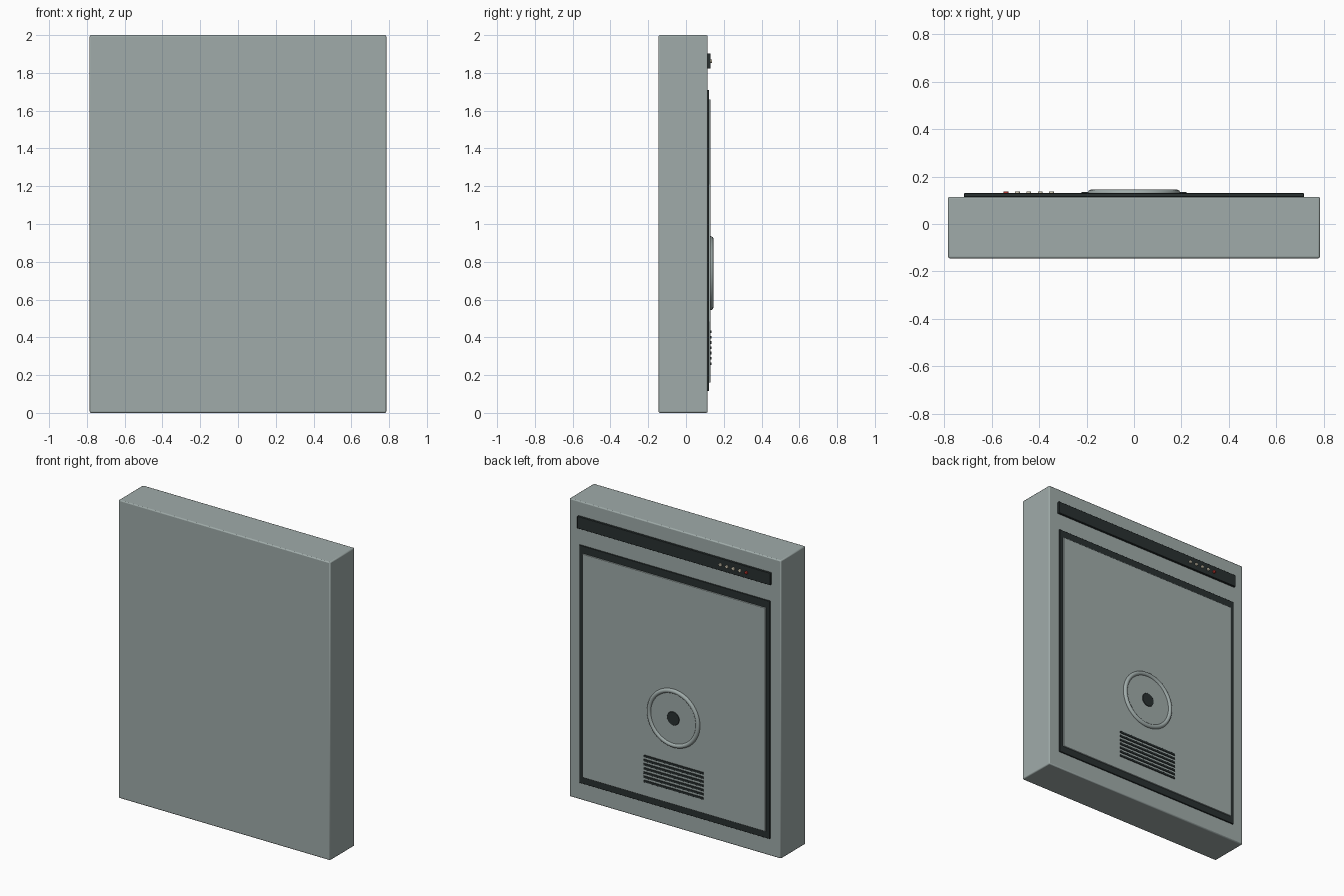
import bpy, math

if "Cube" in bpy.data.objects:
    bpy.data.objects.remove(bpy.data.objects["Cube"])


def material(name, rgb):
    m = bpy.data.materials.new(name)
    m.diffuse_color = (*rgb, 1)
    m.use_nodes = True
    m.node_tree.nodes["Principled BSDF"].inputs["Base Color"].default_value = m.diffuse_color
    return m


GREY = material("grey_green", (0.35, 0.41, 0.40))
DARK = material("dark", (0.022, 0.03, 0.03))
CREAM = material("cream", (0.75, 0.68, 0.52))
RED = material("red", (0.55, 0.04, 0.03))


def finish(name, mat, bevel, segments=2):
    o = bpy.context.object
    o.name = name
    o.data.materials.append(mat)
    if bevel:
        b = o.modifiers.new("bevel", "BEVEL")
        b.width, b.segments, b.limit_method = bevel, segments, "ANGLE"
    bpy.ops.object.shade_smooth_by_angle(angle=math.radians(35))
    return o


def box(name, mat, x, y, z, bevel=0.0):
    """Box from (min, max) pairs."""
    bpy.ops.mesh.primitive_cube_add(size=1, location=[sum(r) / 2 for r in (x, y, z)])
    bpy.context.object.scale = [r[1] - r[0] for r in (x, y, z)]
    bpy.ops.object.transform_apply(location=False, rotation=False, scale=True)
    return finish(name, mat, bevel)


def disc(name, mat, x, z, radius, y, bevel=0.0, sides=48):
    """Cylinder lying along y."""
    bpy.ops.mesh.primitive_cylinder_add(
        vertices=sides, radius=radius, depth=y[1] - y[0],
        location=(x, sum(y) / 2, z), rotation=(math.pi / 2, 0, 0))
    return finish(name, mat, bevel)


# Main slab
box("body", GREY, (-0.785, 0.785), (-0.145, 0.115), (0, 2), 0.007)

# Rear door with dark gasket behind it
box("door_gasket", DARK, (-0.707, 0.707), (0.112, 0.123), (0.115, 1.71), 0.002)
box("door_panel", GREY, (-0.68, 0.68), (0.118, 0.13), (0.16, 1.66), 0.003)

# Control strip and indicator lights
box("control_strip", DARK, (-0.717, 0.717), (0.114, 0.13), (1.822, 1.903), 0.002)
for i in range(5):
    disc(f"indicator_light_{i + 1}", RED if i == 0 else CREAM,
         -0.54 + i * 0.048, 1.862, 0.01, (0.128, 0.138), 0.002, 20)

# Round hub: raised ring, inner plate, dark centre
bpy.ops.mesh.primitive_torus_add(
    major_radius=0.181, minor_radius=0.0145, major_segments=64, minor_segments=16,
    location=(0, 0.1305, 0.74), rotation=(math.pi / 2, 0, 0))
finish("hub_ring", GREY, 0)
disc("hub_plate", GREY, 0, 0.74, 0.175, (0.125, 0.134), 0, 64)
disc("hub_centre", DARK, 0, 0.74, 0.045, (0.13, 0.138), 0.002)

# Vent slats
for i in range(7):
    z = 0.261 + i * 0.028
    box(f"vent_slat_{i + 1}", DARK, (-0.222, 0.222), (0.127, 0.135), (z - 0.007, z + 0.007), 0.001)
